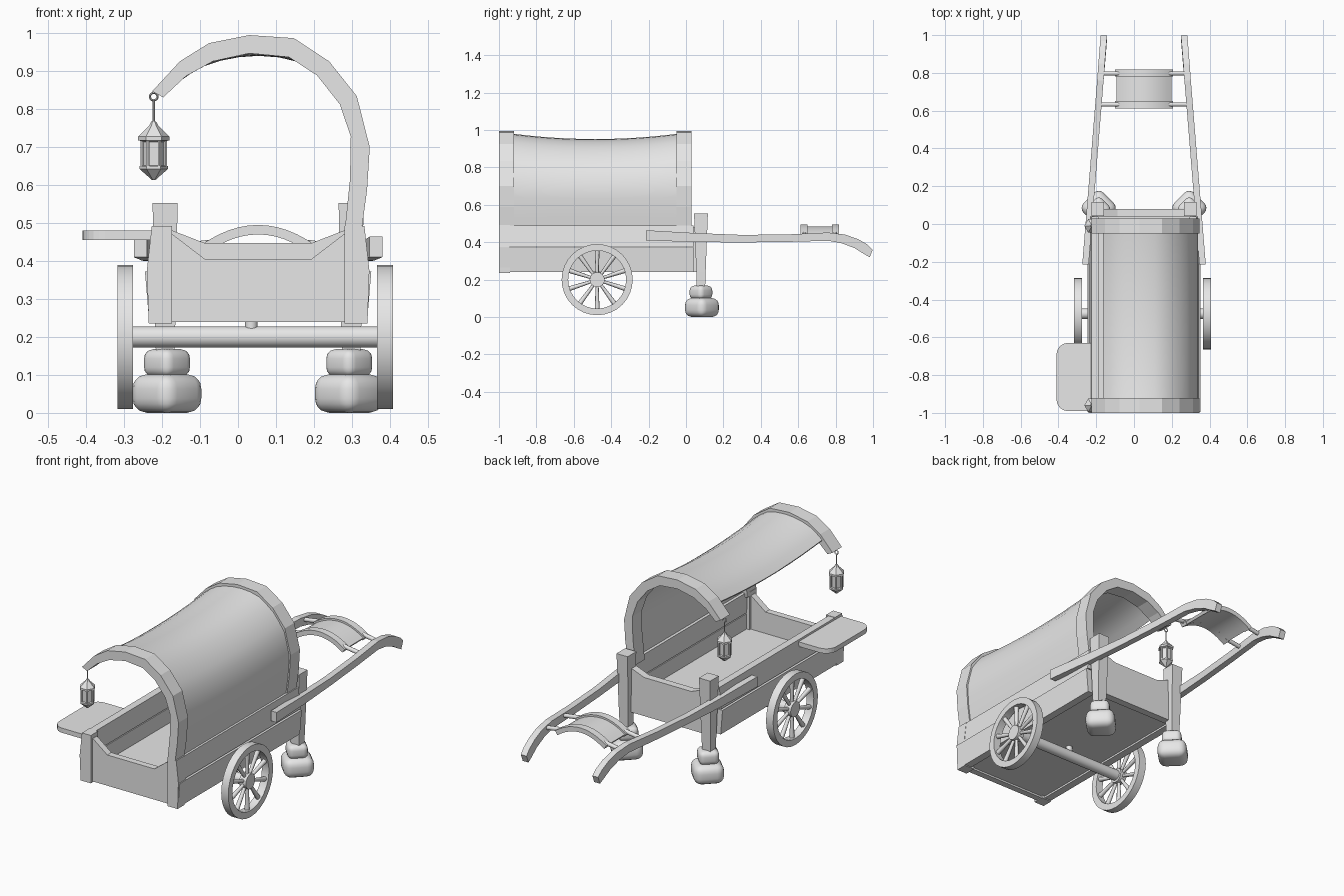
import bpy, bmesh, math
from mathutils import Matrix, Vector

cube = bpy.data.objects.get("Cube")
if cube:
    bpy.data.objects.remove(cube, do_unlink=True)

wood = bpy.data.materials.new("plain_grey")
wood.use_nodes = True
wood.diffuse_color = (0.8, 0.8, 0.8, 1)
wood.node_tree.nodes["Principled BSDF"].inputs["Base Color"].default_value = (0.8, 0.8, 0.8, 1)

C = 0.053            # centre line of the cart bed
SIDES = ((-1, "right"), (1, "left"))


def finish(name, bm, smooth=None):
    bmesh.ops.recalc_face_normals(bm, faces=bm.faces)
    mesh = bpy.data.meshes.new(name)
    bm.to_mesh(mesh)
    bm.free()
    mesh.materials.append(wood)
    ob = bpy.data.objects.new(name, mesh)
    bpy.context.collection.objects.link(ob)
    if smooth:
        bpy.ops.object.select_all(action="DESELECT")
        ob.select_set(True)
        bpy.context.view_layer.objects.active = ob
        bpy.ops.object.shade_smooth_by_angle(angle=math.radians(smooth))
    return ob


def add_loft(bm, rings, closed=False):
    """Skin a list of equal rings; cap the ends unless closed."""
    rows = [[bm.verts.new(p) for p in ring] for ring in rings]
    n = len(rows[0])
    pairs = list(zip(rows, rows[1:])) + ([(rows[-1], rows[0])] if closed else [])
    for a, b in pairs:
        for i in range(n):
            j = (i + 1) % n
            bm.faces.new((a[i], a[j], b[j], b[i]))
    if not closed:
        bm.faces.new(rows[0])
        bm.faces.new(rows[-1])


def loft(name, rings, closed=False, smooth=None):
    bm = bmesh.new()
    add_loft(bm, rings, closed)
    return finish(name, bm, smooth)


def prism_y(name, outline, y0, y1):
    return loft(name, [[(x, y, z) for x, z in outline] for y in (y0, y1)])


def box(name, x0, x1, y0, y1, z0, z1):
    return prism_y(name, [(x0, z0), (x1, z0), (x1, z1), (x0, z1)], y0, y1)


def add_rod(bm, a, b, r0, r1, sides=12):
    a, b = Vector(a), Vector(b)
    turn = (b - a).to_track_quat("Z", "Y").to_matrix().to_4x4()
    bmesh.ops.create_cone(bm, cap_ends=True, segments=sides, radius1=r0, radius2=r1,
                          depth=(b - a).length, matrix=Matrix.Translation((a + b) / 2) @ turn)


def rod(name, a, b, r, sides=16):
    bm = bmesh.new()
    add_rod(bm, a, b, r, r, sides)
    return finish(name, bm, 40)


# Bed: floor, plank walls, corner posts and end panels
box("floor", C - 0.25, C + 0.25, -0.97, 0.06, 0.25, 0.29)
for s, side in SIDES:
    def across(pts):
        return [(C + s * x, z) for x, z in pts]
    prism_y(side + "_upper_plank", across([(0.245, 0.377), (0.291, 0.377), (0.279, 0.49), (0.24, 0.49)]), -0.995, 0.04)
    prism_y(side + "_lower_plank", across([(0.245, 0.24), (0.287, 0.24), (0.298, 0.372), (0.245, 0.372)]), -0.995, 0.04)
    prism_y(side + "_front_post", across([(0.227, 0.235), (0.288, 0.235), (0.293, 0.375), (0.28, 0.492), (0.227, 0.492)]), -1.0, -0.94)


def dipped_panel(name, y0, y1, dip, top):
    prism_y(name, [(C - 0.25, 0.24), (C + 0.25, 0.24), (C + 0.25, top), (C + 0.225, top),
                   (C + 0.14, dip), (C - 0.14, dip), (C - 0.225, top), (C - 0.25, top)], y0, y1)


dipped_panel("front_panel", -0.985, -0.95, 0.405, 0.47)
dipped_panel("back_panel", 0.04, 0.08, 0.447, 0.48)

# Side shelf with rounded outer corners
R = 0.06
shelf = [(-0.21, -0.99)]
for cx, cy, start in ((-0.35, -0.93, 270), (-0.35, -0.69, 180)):
    for k in range(7):
        t = math.radians(start - k * 15)
        shelf.append((cx + R * math.cos(t), cy + R * math.sin(t)))
shelf.append((-0.21, -0.63))
loft("side_shelf", [[(x, y, z) for x, y in shelf] for z in (0.455, 0.48)])

# Arched ribs (outer and inner points) and the sagging cover
OUTER = [(-0.226, 0.847), (-0.153, 0.926), (-0.076, 0.974), (0.03, 0.995), (0.147, 0.987),
         (0.24, 0.926), (0.313, 0.834), (0.347, 0.70), (0.34, 0.588), (0.324, 0.47)]
INNER = [(-0.197, 0.831), (-0.137, 0.887), (-0.066, 0.926), (0.03, 0.947), (0.134, 0.937),
         (0.208, 0.889), (0.268, 0.813), (0.297, 0.728), (0.295, 0.615), (0.28, 0.47)]
for name, y0, y1 in (("front_rib", -1.0, -0.92), ("back_rib", -0.05, 0.03)):
    loft(name, [[(a, y0, b), (a, y1, b), (c, y1, d), (c, y0, d)]
                for (a, b), (c, d) in zip(OUTER, INNER)])


def cover_ring(pos, y):
    i = min(int(pos), len(OUTER) - 2)
    f = pos - i
    sag = 0.034 * (1 - ((y + 0.485) / 0.485) ** 2)
    ring = []
    for w in (0.85, 0.6):
        p = [Vector(o) * w + Vector(n) * (1 - w) for o, n in zip(OUTER[i:i + 2], INNER[i:i + 2])]
        q = p[0].lerp(p[1], f)
        ring.append((q.x, y, q.y - sag * max(0, q.y - 0.5) / 0.48))
    return ring


bm = bmesh.new()
ys = [-0.97 + 0.97 * k / 16 for k in range(17)]
rings = []
for k in range(18):
    pos = 0.8 + 8.2 * k / 17
    pairs = [cover_ring(pos, y) for y in ys]
    rings.append([p[0] for p in pairs] + [p[1] for p in reversed(pairs)])
add_loft(bm, rings)
finish("canvas_cover", bm, 40)

# Wheels, axle and pin
WY, WZ, WX = -0.475, 0.2, 0.045
for s, side in SIDES:
    x = WX + s * 0.342
    rings = []
    for k in range(32):
        c, d = math.cos(k * math.tau / 32), math.sin(k * math.tau / 32)
        rings.append([(x + h, WY + r * c, WZ + r * d)
                      for h, r in ((-0.021, 0.19), (0.021, 0.19), (0.021, 0.155), (-0.021, 0.155))])
    loft(side + "_wheel_rim", rings, True, 30)
    bm = bmesh.new()
    for k in range(10):
        t = math.radians(90 + k * 36)
        c, d = math.cos(t), math.sin(t)
        add_rod(bm, (x, WY + 0.03 * c, WZ + 0.03 * d), (x, WY + 0.16 * c, WZ + 0.16 * d), 0.008, 0.013, 8)
    finish(side + "_wheel_spokes", bm, 50)
    rod(side + "_wheel_hub", (x - 0.02, WY, WZ), (x + 0.02, WY, WZ), 0.04, 20)
rod("axle", (WX - 0.34, WY, WZ), (WX + 0.34, WY, WZ), 0.028, 20)
rod("axle_pin", (0.035, WY, 0.2), (0.035, WY, 0.26), 0.017, 12)


# Legs on stacked rounded feet
def foot_block(name, x, y, size, z0, z1, bevel):
    bm = bmesh.new()
    bmesh.ops.create_cube(bm, size=1, matrix=Matrix.Translation((x, y, (z0 + z1) / 2))
                          @ Matrix.Rotation(math.radians(45), 4, "Z")
                          @ Matrix.Diagonal((size, size, z1 - z0, 1)))
    bmesh.ops.bevel(bm, geom=bm.edges[:], offset=bevel, segments=4, profile=0.5, affect="EDGES")
    finish(name, bm, 60)


for s, side in SIDES:
    x, y = C + s * 0.245, 0.08
    rings = []
    for z, hx, hy in ((0.15, 0.024, 0.022), (0.24, 0.027, 0.025), (0.553, 0.033, 0.037)):
        rings.append([(x + a * hx, y + b * hy, z) for a, b in ((-1, -1), (1, -1), (1, 1), (-1, 1))])
    loft(side + "_leg", rings)
    foot_block(side + "_lower_foot", x + s * -0.005, 0.085, 0.15, 0.0, 0.102, 0.038)
    foot_block(side + "_upper_foot", x + s * -0.005, 0.08, 0.1, 0.095, 0.168, 0.025)

# Curved pulling shafts: distance, centre height, half depth
SHAFT = [(-0.215, 0.437, 0.027), (0.05, 0.425, 0.024), (0.3, 0.419, 0.02), (0.55, 0.422, 0.02), (0.76, 0.43, 0.022),
         (0.84, 0.418, 0.023), (0.91, 0.393, 0.024), (0.96, 0.363, 0.025), (0.99, 0.34, 0.02)]


def shaft_offset(y):
    return 0.31 - 0.081 * (y + 0.215)


for s, side in SIDES:
    rings = []
    for y, z, h in SHAFT:
        x = C + s * shaft_offset(y)
        lean = 0.4 * h if y > 0.8 else 0
        rings.append([(x - 0.017, y - lean, z - h), (x + 0.017, y - lean, z - h),
                      (x + 0.017, y + lean, z + h), (x - 0.017, y + lean, z + h)])
    loft(side + "_shaft", rings)
    for y, end in ((0.633, "near"), (0.797, "far")):
        rod(side + "_" + end + "_yoke_rod", (C + s * shaft_offset(y), y, 0.43),
            (C + s * 0.13, y, 0.445), 0.011, 10)


# Arched yoke with raised rims
def arch(name, y0, y1, half, rise, base, thick):
    rings = []
    for k in range(13):
        u = -1 + k / 6
        x, z = C + half * u, base + rise * (1 - u * u)
        n = Vector((2 * rise * u, half)).normalized() * thick
        rings.append([(x, y0, z), (x, y1, z), (x - n.x, y1, z - n.y), (x - n.x, y0, z - n.y)])
    loft(name, rings, False, 30)


arch("yoke_plate", 0.63, 0.80, 0.145, 0.05, 0.435, 0.015)
arch("near_yoke_rim", 0.612, 0.65, 0.153, 0.055, 0.44, 0.025)
arch("far_yoke_rim", 0.78, 0.818, 0.153, 0.055, 0.44, 0.025)

# Hanging lanterns
LX = -0.222
LANTERN = [(0.006, 0.768), (0.012, 0.757), (0.041, 0.728), (0.041, 0.718), (0.027, 0.714),
           (0.027, 0.652), (0.037, 0.65), (0.037, 0.642), (0.004, 0.613)]
for y, end in ((-0.96, "front"), (-0.01, "back")):
    def hexagon(r, z):
        return [(LX + r * math.cos(k * math.tau / 6), y + r * math.sin(k * math.tau / 6), z) for k in range(6)]
    loft(end + "_lantern", [hexagon(r, z) for r, z in LANTERN])
    bm = bmesh.new()
    for a, b in zip(hexagon(0.031, 0.645), hexagon(0.031, 0.72)):
        add_rod(bm, a, b, 0.005, 0.005, 6)
    finish(end + "_lantern_bars", bm)
    rod(end + "_lantern_cord", (LX, y, 0.765), (LX, y, 0.825), 0.003, 8)
    ring = []
    for k in range(16):
        t = k * math.tau / 16
        ring.append([(LX + r * math.cos(t), y + h, 0.833 + r * math.sin(t))
                     for r, h in ((0.007, 0), (0.01, 0.004), (0.013, 0), (0.01, -0.004))])
    loft(end + "_lantern_ring", ring, True, 60)
